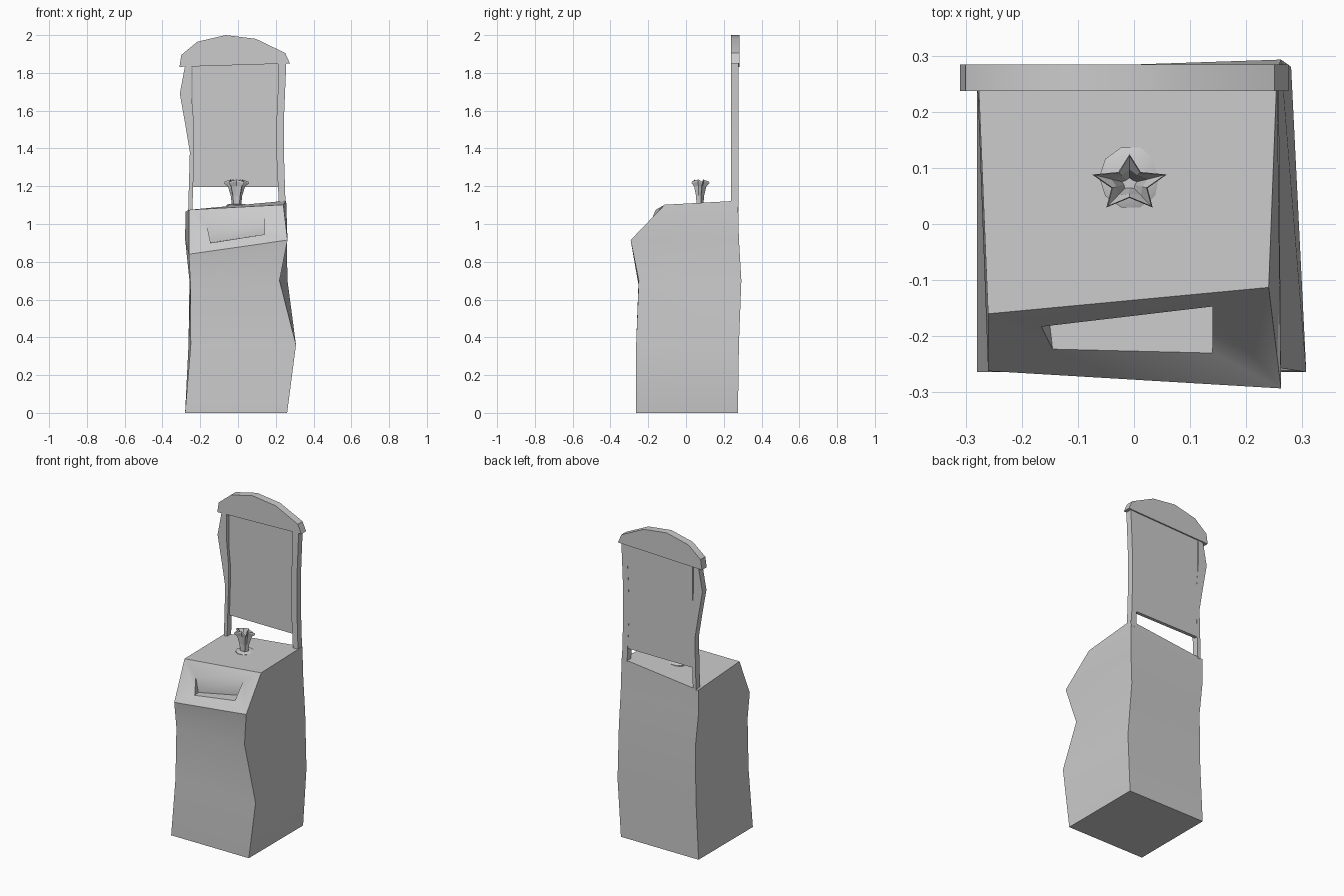
import bpy, bmesh
from math import sin, cos, pi, radians

if "Cube" in bpy.data.objects:
    bpy.data.objects.remove(bpy.data.objects["Cube"])


def make(name, verts, faces, smooth=True):
    me = bpy.data.meshes.new(name)
    me.from_pydata(verts, [], faces)
    bm = bmesh.new()
    bm.from_mesh(me)
    bmesh.ops.recalc_face_normals(bm, faces=bm.faces)
    bm.to_mesh(me)
    bm.free()
    ob = bpy.data.objects.new(name, me)
    bpy.context.collection.objects.link(ob)
    bpy.ops.object.select_all(action='DESELECT')
    bpy.context.view_layer.objects.active = ob
    ob.select_set(True)
    if smooth:
        bpy.ops.object.shade_smooth_by_angle(angle=radians(30))
    return ob


def bridge(a, b, n):
    """Quads joining two closed rings of n verts starting at a and b."""
    return [(a + i, a + (i + 1) % n, b + (i + 1) % n, b + i) for i in range(n)]


def loft(name, rings, cap_end=True, smooth=True):
    n = len(rings[0])
    faces = [tuple(range(n))]
    for k in range(len(rings) - 1):
        faces += bridge(k * n, (k + 1) * n, n)
    if cap_end:
        last = (len(rings) - 1) * n
        faces.append(tuple(range(last, last + n)))
    return make(name, [v for r in rings for v in r], faces, smooth)


# Cabinet: wobbly column (front left, front right, back right, back left)
v = [(-.28, -.264, 0), (.26, -.264, 0), (.26, .275, 0), (-.28, .275, 0),
     (-.25, -.264, .36), (.307, -.264, .36), (.28, .28, .36), (-.262, .275, .36),
     (-.252, -.252, .68), (.22, -.25, .7), (.262, .293, .7), (-.257, .275, .7),
     (-.26, -.262, .84), (.262, -.293, .915), (.258, .28, .92), (-.28, .275, .92)]
f = [(0, 1, 2, 3)]
for k in range(3):
    f += bridge(4 * k, 4 * k + 4, 4)
# Top edge, back pair and front pair
v += [(-.26, -.16, 1.075), (.24, -.113, 1.102), (.255, .275, 1.123), (-.278, .275, 1.065)]
f += [(16, 17, 18, 19), (14, 15, 19, 18), (13, 14, 18, 17), (15, 12, 16, 19)]
# Slanted panel around a wedge-shaped tray (level floor, upright back)
v += [(-.145, -.223, .90), (.14, -.23, .945), (.14, -.147, 1.04), (-.165, -.183, .995),
      (-.15, -.180, .90), (.14, -.147, .945)]
f += [(12, 13, 21, 20), (13, 17, 22, 21), (17, 16, 23, 22), (16, 12, 20, 23),
      (20, 21, 25, 24), (24, 25, 22, 23), (20, 24, 23), (21, 22, 25)]
make("cabinet", v, f)

# Back frame posts: (z, inner x, outer x)
posts = {
    "left_post": [(1.06, -.242, -.264), (1.38, -.232, -.255), (1.52, -.232, -.278),
                  (1.69, -.247, -.308), (1.85, -.245, -.278)],
    "right_post": [(1.09, .217, .252), (1.38, .203, .243), (1.55, .204, .243),
                   (1.72, .212, .25), (1.86, .212, .256)],
}
for name, rows in posts.items():
    loft(name, [[(a, .237, z), (b, .237, z), (b, .277, z), (a, .277, z)] for z, a, b in rows])

# Back board set behind the posts
loft("back_board", [[(-.24, .255, z), (.22, .255, z), (.22, .276, z), (-.24, .276, z)]
                    for z in (1.197, 1.85)])

# Arched header
arch = [(-.31, 1.832), (-.30, 1.895), (-.215, 1.965), (-.065, 2.0), (.095, 1.98),
        (.25, 1.905), (.275, 1.85), (.215, 1.848), (-.24, 1.834)]
loft("header", [[(x, y, z) for x, z in arch] for y in (.237, .284)])


def ring(cx, cy, z, r, n=10):
    return [(cx + r * cos(2 * pi * i / n), cy + r * sin(2 * pi * i / n), z) for i in range(n)]


# Round foot of the flower
loft("flower_base", [ring(-.006, .083, 1.075, .056), ring(-.006, .083, 1.10, .056),
                     ring(-.006, .083, 1.107, .04)])


# Flower: five-lobed trumpet, outside then inside
def petals(z, r_out, r_in, drop=0):
    pts = []
    for i in range(10):
        a = pi * i / 5 + pi / 10
        r = r_in if i % 2 else r_out
        pts.append((-.008 + r * cos(a), .072 + .75 * r * sin(a), z - (0 if i % 2 else drop)))
    return pts


loft("flower", [petals(1.10, .026, .021), petals(1.15, .032, .022), petals(1.20, .048, .03),
                petals(1.227, .07, .034, .012), petals(1.236, .066, .032, .012),
                petals(1.21, .034, .024), petals(1.16, .014, .01)], smooth=False)
